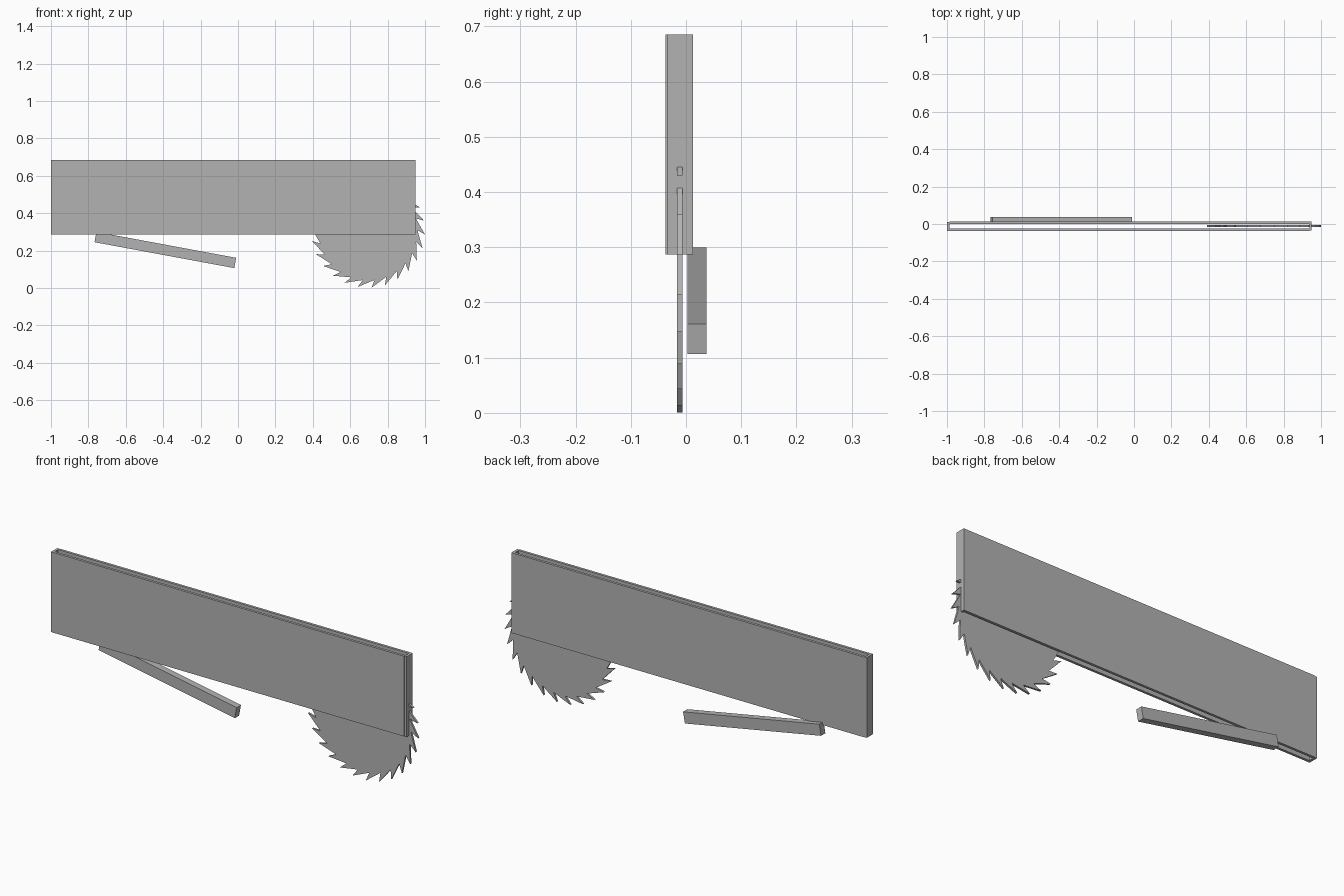
import bpy
import bmesh
from math import cos, sin, radians, tau
from mathutils import Matrix

default = bpy.data.objects.get("Cube")
if default:
    bpy.data.objects.remove(default, do_unlink=True)

# One plain grey for every part
grey = bpy.data.materials.new("plain_grey")
grey.use_nodes = True
colour = (0.45, 0.45, 0.45, 1)
grey.diffuse_color = colour
grey.node_tree.nodes["Principled BSDF"].inputs["Base Color"].default_value = colour


def finish(name, bm):
    bmesh.ops.recalc_face_normals(bm, faces=bm.faces)
    mesh = bpy.data.meshes.new(name)
    bm.to_mesh(mesh)
    bm.free()
    mesh.materials.append(grey)
    obj = bpy.data.objects.new(name, mesh)
    bpy.context.collection.objects.link(obj)
    return obj


def box(name, x, y, z):
    """Box from (min, max) ranges, with its origin at its centre."""
    bm = bmesh.new()
    bmesh.ops.create_cube(bm, size=1)
    size = [b - a for a, b in (x, y, z)]
    bmesh.ops.scale(bm, vec=size, verts=bm.verts)
    obj = finish(name, bm)
    obj.location = [(a + b) / 2 for a, b in (x, y, z)]
    return obj


# Guard housing: two long panels and two end caps, open above and below
HEIGHT = (0.287, 0.685)
WALL = 0.0125
X0, X1, Y0, Y1, STEP = -1.0, 0.95, -0.037, 0.013, 0.003
box("front_panel", (X0, X1 - WALL), (Y0, Y0 + WALL), HEIGHT)
box("back_panel", (X0 + WALL, X1), (Y1 - WALL, Y1), HEIGHT)
box("right_end_cap", (X0, X0 + WALL), (Y0, Y1 - STEP), HEIGHT)
box("left_end_cap", (X1 - WALL, X1), (Y0 + STEP, Y1), HEIGHT)

# Sloping bar behind the housing
bar = box("sloping_bar", (-0.7685, -0.0085), (0.003, 0.037), (0.175, 0.231))
bar.rotation_euler.y = radians(10.5)

# Saw blade: a disc outline with hooked, overhanging teeth
TEETH, TIP, ROOT = 26, 0.305, 0.264
bm = bmesh.new()
outline = []
for i in range(TEETH):
    tip = radians(-86.7) + tau * i / TEETH
    for angle, radius in ((tip, TIP), (tip + radians(18.3), ROOT)):
        outline.append(bm.verts.new((radius * cos(angle), 0, radius * sin(angle))))
blade_face = bm.faces.new(outline)
side = bmesh.ops.extrude_face_region(bm, geom=[blade_face])
moved = [v for v in side["geom"] if isinstance(v, bmesh.types.BMVert)]
bmesh.ops.translate(bm, vec=(0, 0.01, 0), verts=moved)
bmesh.ops.transform(bm, matrix=Matrix.Translation((0, -0.005, 0)), verts=bm.verts)
blade = finish("saw_blade", bm)
blade.location = (0.6955, -0.011, 0.305)
